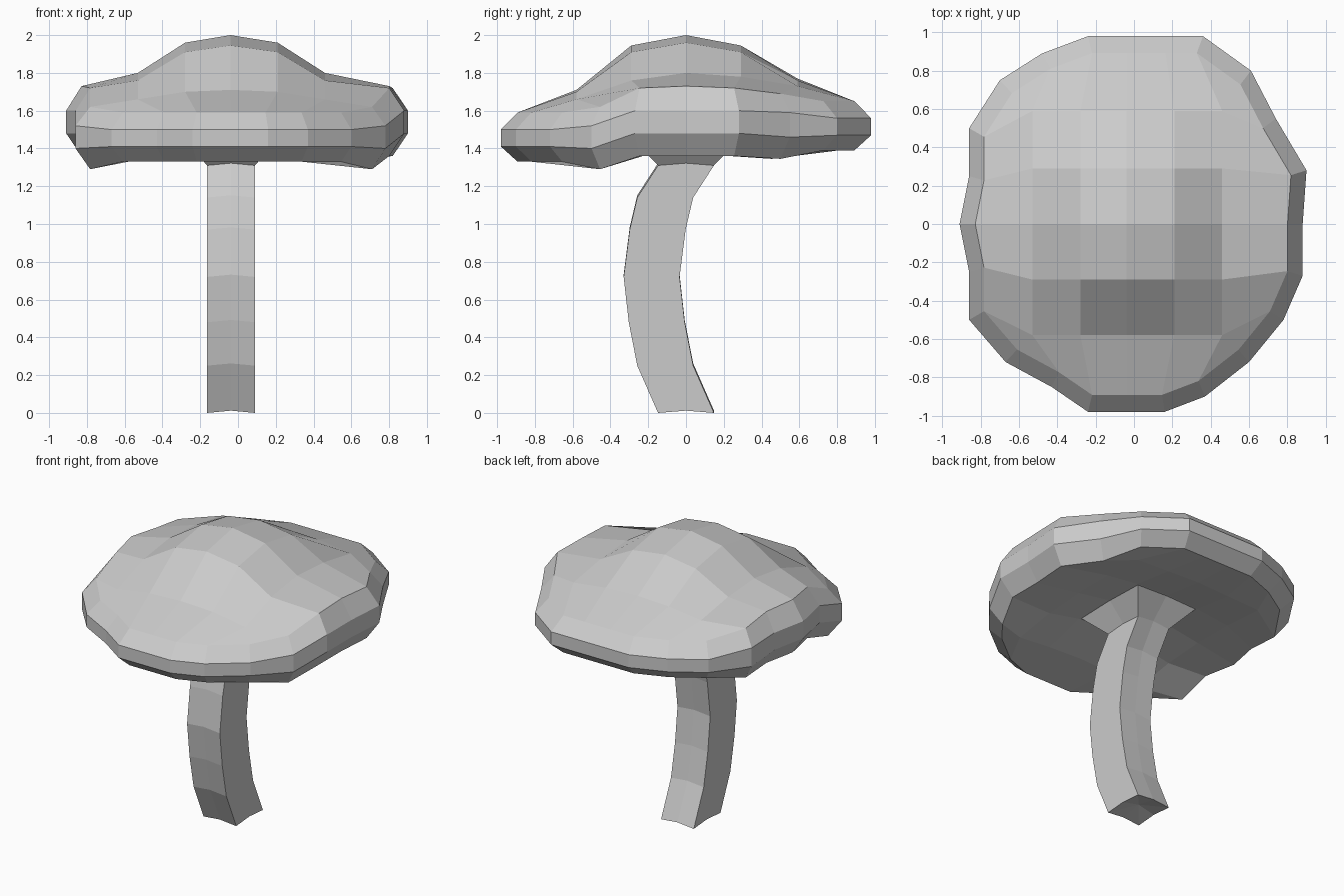
import bpy, bmesh

if "Cube" in bpy.data.objects:
    bpy.data.objects.remove(bpy.data.objects["Cube"])

N = 7
# Perimeter grid indices, anticlockwise from the front left corner
EDGE = ([(i, 0) for i in range(6)] + [(6, j) for j in range(6)] +
        [(i, 6) for i in range(6, 0, -1)] + [(0, j) for j in range(6, 0, -1)])
# Cap outline seen from above, same order
OUTLINE = [(-.67, -.72), (-.43, -.85), (-.24, -.98), (-.04, -.98), (.16, -.98), (.37, -.90),
           (.60, -.72), (.78, -.50), (.88, -.27), (.88, 0), (.90, .28), (.74, .55),
           (.61, .80), (.36, .98), (.18, .98), (-.04, .98), (-.24, .98), (-.48, .89),
           (-.70, .75), (-.86, .50), (-.86, .25), (-.91, 0), (-.86, -.25), (-.86, -.50)]
GX = [-.53, -.28, -.04, .21, .46]
GY = [-.58, -.29, 0, .29, .59]
# Heights per row, front to back
TOP_EDGE = [1.59, 1.62, 1.72, 1.73, 1.72, 1.69, 1.65]
RIM_HIGH = [1.50, 1.52, 1.60, 1.60, 1.60, 1.59, 1.56]
RIM_LOW = [1.41, 1.40, 1.48, 1.48, 1.48, 1.46, 1.47]
UNDER_EDGE = [1.33, 1.29, 1.36, 1.36, 1.36, 1.345, 1.39]
TOP = [[1.66, 1.70, 1.71, 1.70, 1.66],
       [1.76, 1.91, 1.945, 1.91, 1.76],
       [1.80, 1.96, 2.0, 1.96, 1.80],
       [1.78, 1.91, 1.945, 1.91, 1.78],
       [1.73, 1.76, 1.77, 1.76, 1.73]]
UNDER = [[1.34, 1.36, 1.37, 1.36, 1.34],
         [1.39, 1.44, 1.45, 1.44, 1.39],
         [1.41, 1.45, 1.45, 1.45, 1.41],
         [1.41, 1.44, 1.45, 1.44, 1.41],
         [1.39, 1.40, 1.41, 1.40, 1.39]]


def finish(bm, name):
    bmesh.ops.recalc_face_normals(bm, faces=bm.faces[:])
    mesh = bpy.data.meshes.new(name)
    bm.to_mesh(mesh)
    bm.free()
    ob = bpy.data.objects.new(name, mesh)
    bpy.context.collection.objects.link(ob)
    return ob


def bridge(bm, a, b):
    for k in range(len(a)):
        n = (k + 1) % len(a)
        bm.faces.new((a[k], a[n], b[n], b[k]))


# Cap: a grid on top and below, joined by an upright rim
bm = bmesh.new()


def ring(scale, heights):
    return [bm.verts.new((x * scale, y * scale, heights[j]))
            for (x, y), (i, j) in zip(OUTLINE, EDGE)]


def sheet(edge, heights):
    grid = dict(zip(EDGE, edge))
    for j, y in enumerate(GY):
        for i, x in enumerate(GX):
            grid[i + 1, j + 1] = bm.verts.new((x, y, heights[j][i]))
    for j in range(N - 1):
        for i in range(N - 1):
            bm.faces.new((grid[i, j], grid[i + 1, j], grid[i + 1, j + 1], grid[i, j + 1]))


rings = [ring(.91, TOP_EDGE), ring(1, RIM_HIGH), ring(1, RIM_LOW), ring(.91, UNDER_EDGE)]
for a, b in zip(rings, rings[1:]):
    bridge(bm, a, b)
sheet(rings[0], TOP)
sheet(rings[3], UNDER)
finish(bm, "mushroom_cap")

# Stem: square section following a bent path, flaring into the cap
bm = bmesh.new()
PATH = [(0, 0, 1), (-.11, .25, 1), (-.155, .48, 1), (-.182, .72, 1), (-.15, .97, 1),
        (-.11, 1.14, 1), (0, 1.31, 1), (0, 1.45, 1.95)]
SQUARE = [(-1, -1), (0, -1), (1, -1), (1, 0), (1, 1), (0, 1), (-1, 1), (-1, 0)]
loops = []
for y, z, s in PATH:
    loops.append([bm.verts.new((-.037 + .127 * s * u, y + .148 * s * v,
                                z + (.012 if 0 in (u, v) else 0))) for u, v in SQUARE])
for a, b in zip(loops, loops[1:]):
    bridge(bm, a, b)
# Slightly hollow foot
foot = bm.verts.new((-.037, 0, .04))
for k in range(8):
    bm.faces.new((loops[0][k], loops[0][(k + 1) % 8], foot))
bm.faces.new(loops[-1])
finish(bm, "mushroom_stem")
